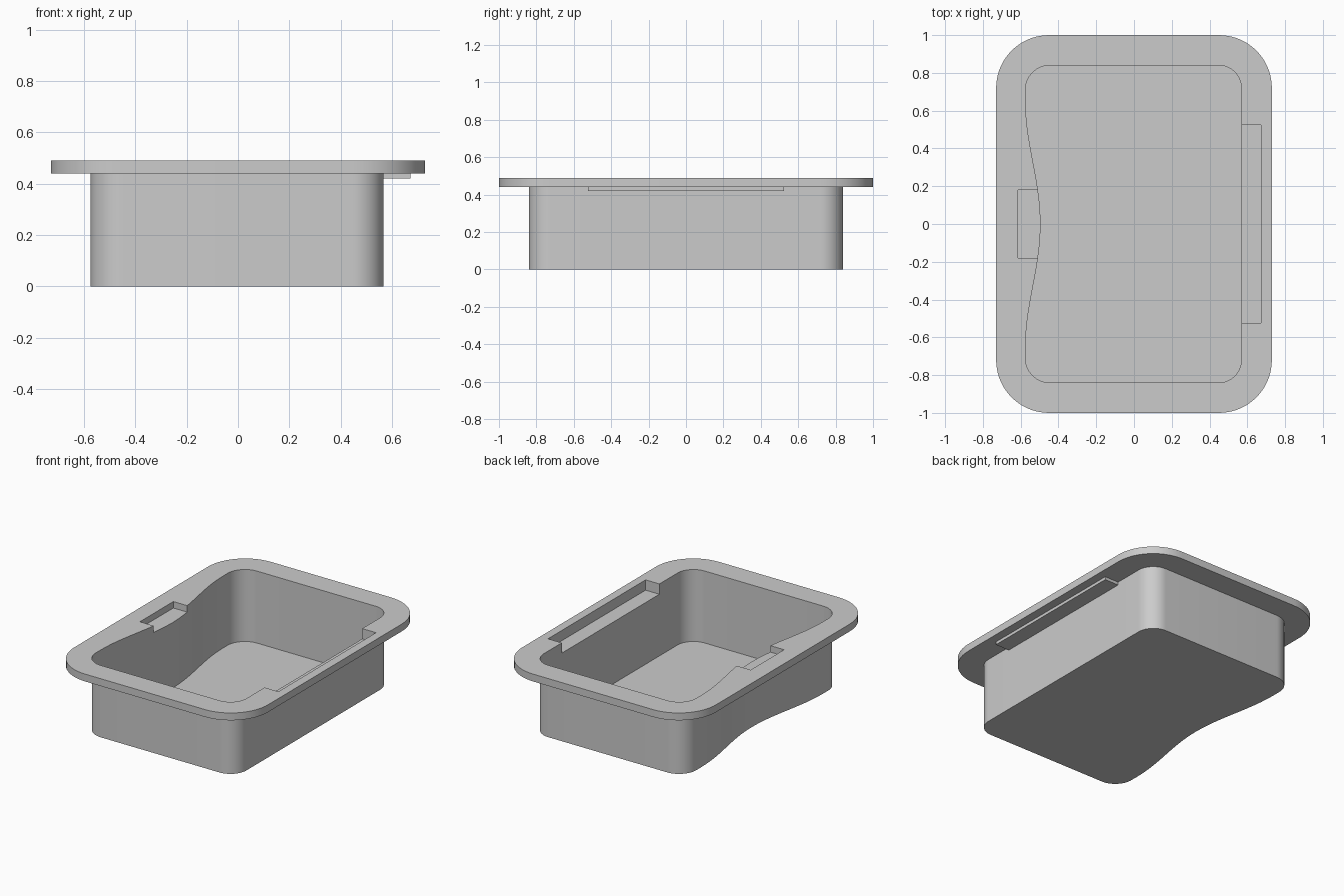
import bpy
import bmesh
from math import cos, sin, pi, radians

cube = bpy.data.objects.get("Cube")
if cube:
    bpy.data.objects.remove(cube, do_unlink=True)

grey = bpy.data.materials.new("plain grey")
grey.use_nodes = True
colour = (0.6, 0.6, 0.6, 1)
grey.diffuse_color = colour
grey.node_tree.nodes["Principled BSDF"].inputs["Base Color"].default_value = colour

# Main heights
RIM_TOP, RIM_BASE = 0.49, 0.44
POCKET_Z, NOTCH_Z = 0.42, 0.446
POCKET_Y, NOTCH_Y = 0.525, 0.18


def arc(cx, cy, r, start, steps=14):
    """Quarter circle, counter-clockwise from the start angle."""
    angles = [radians(start + 90 * i / steps) for i in range(steps + 1)]
    return [(cx + r * cos(a), cy + r * sin(a)) for a in angles]


def face(bm, points, z):
    bm.faces.new([bm.verts.new((x, y, z)) for x, y in points])


def wall(bm, path, low, high, closed=False):
    """Upright strip along a path."""
    ends = path[1:] + path[:1] if closed else path[1:]
    for (ax, ay), (bx, by) in zip(path, ends):
        corners = ((ax, ay, low), (bx, by, low), (bx, by, high), (ax, ay, high))
        bm.faces.new([bm.verts.new(c) for c in corners])


def plate(bm, loops, z, up):
    """Flat sheet between an outer loop and a hole."""
    edges = []
    for loop in loops:
        verts = [bm.verts.new((x, y, z)) for x, y in loop]
        edges += [bm.edges.new((v, verts[i - 1])) for i, v in enumerate(verts)]
    bmesh.ops.triangle_fill(bm, use_beauty=True, edges=edges, normal=(0, 0, up))


def finish(bm, name):
    bmesh.ops.remove_doubles(bm, verts=bm.verts, dist=0.0001)
    bmesh.ops.recalc_face_normals(bm, faces=bm.faces)
    mesh = bpy.data.meshes.new(name)
    bm.to_mesh(mesh)
    bm.free()
    mesh.materials.append(grey)
    obj = bpy.data.objects.new(name, mesh)
    bpy.context.collection.objects.link(obj)
    bpy.ops.object.select_all(action="DESELECT")
    obj.select_set(True)
    bpy.context.view_layer.objects.active = obj
    bpy.ops.object.shade_smooth_by_angle(angle=radians(30))


# Outlines: rim edge, straight side, rounded ends and the wavy side
outer = (arc(0.45, 0.72, 0.28, 0) + arc(-0.45, 0.72, 0.28, 90)
         + arc(-0.45, -0.72, 0.28, 180) + arc(0.45, -0.72, 0.28, 270))
straight = [(0.568, -POCKET_Y), (0.568, POCKET_Y)]
back_end = arc(0.448, 0.72, 0.12, 0) + arc(-0.445, 0.71, 0.13, 90)
front_end = arc(-0.445, -0.71, 0.13, 180) + arc(0.448, -0.72, 0.12, 270)
wave = [(-0.535 + 0.04 * cos(pi * i / 11), 0.06 * i) for i in range(11, -12, -1)]
inside = [p for p in wave if abs(p[1]) < NOTCH_Y + 0.01]
before = [p for p in wave if p[1] > NOTCH_Y - 0.01]
after = [p for p in wave if p[1] < 0.01 - NOTCH_Y]
pocket = [straight[0], (0.672, -POCKET_Y), (0.672, POCKET_Y), straight[1]]
notch = [inside[0], (-0.613, NOTCH_Y), (-0.613, -NOTCH_Y), inside[-1]]
top_hole = pocket + back_end + before + notch[1:3] + after + front_end
under_hole = pocket + back_end + wave + front_end
opening = straight + back_end + wave + front_end

# Flat rim
bm = bmesh.new()
plate(bm, (outer, top_hole), RIM_TOP, 1)
plate(bm, (outer, under_hole), RIM_BASE, -1)
wall(bm, outer, RIM_BASE, RIM_TOP, closed=True)
wall(bm, top_hole, RIM_BASE, RIM_TOP, closed=True)
finish(bm, "rim")

# Thin basin walls and floor
bm = bmesh.new()
wall(bm, straight[1:] + back_end + wave + front_end + straight[:1], 0, RIM_BASE)
wall(bm, straight, 0, POCKET_Z)
face(bm, opening, 0)
finish(bm, "basin")

# Long pocket in the straight side
bm = bmesh.new()
face(bm, pocket, POCKET_Z)
wall(bm, pocket, POCKET_Z, RIM_BASE)
finish(bm, "long_pocket")

# Small notch in the wavy side
bm = bmesh.new()
face(bm, notch[:3] + inside[::-1][:-1], NOTCH_Z)
wall(bm, inside, RIM_BASE, NOTCH_Z)
finish(bm, "small_notch")
